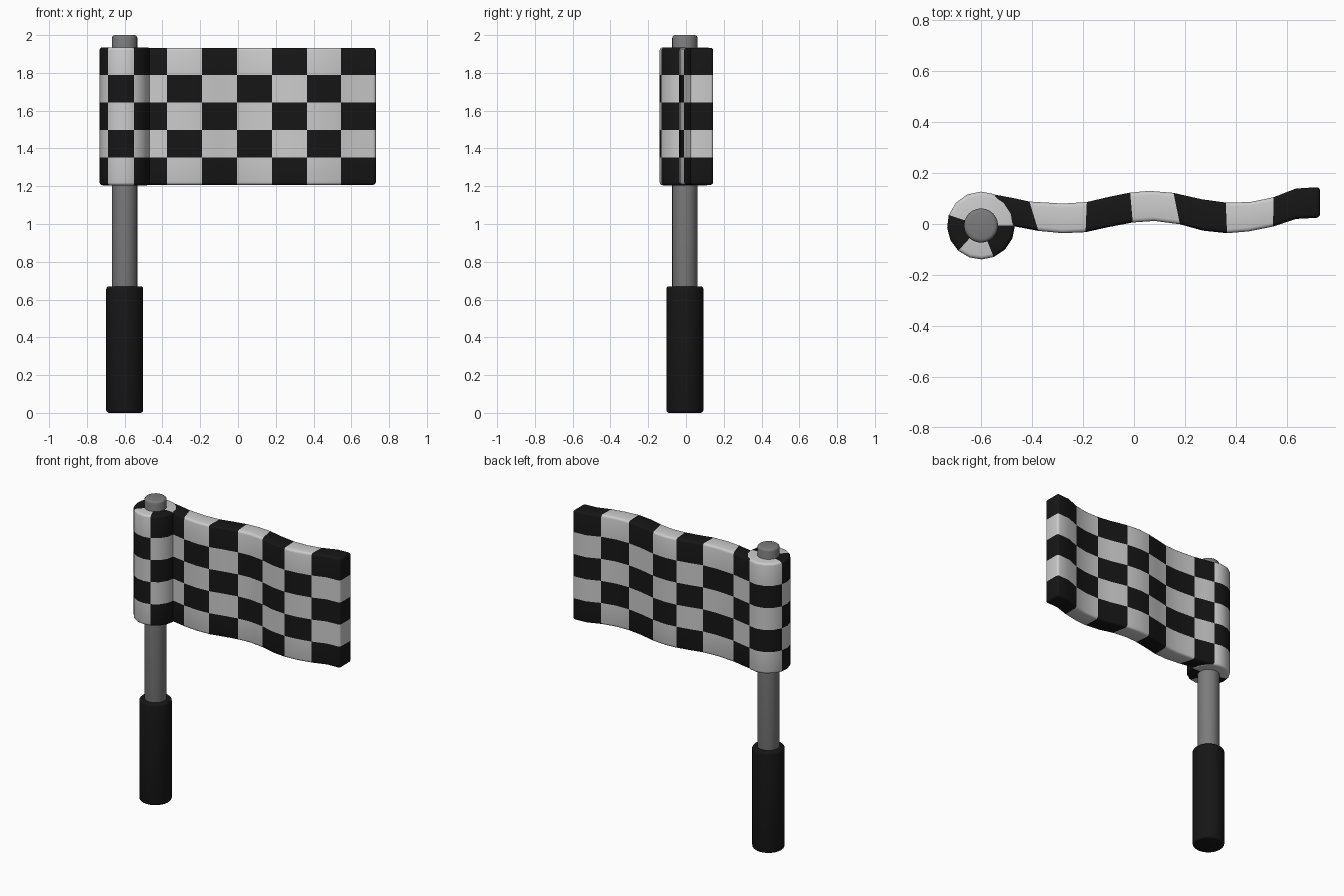
import bpy, bmesh
from math import sin, cos, radians

if "Cube" in bpy.data.objects:
    bpy.data.objects.remove(bpy.data.objects["Cube"])


def material(name, v):
    m = bpy.data.materials.new(name)
    m.diffuse_color = (v, v, v, 1)
    m.use_nodes = True
    m.node_tree.nodes["Principled BSDF"].inputs["Base Color"].default_value = m.diffuse_color
    return m


BLACK, WHITE, METAL = material("black", 0.008), material("white", 0.8), material("metal", 0.2)
PX, PY = -0.6, -0.006          # pole axis
Z0, Z1, ROWS = 1.205, 1.935, 5


def finish(ob, bevel, angle=35):
    mod = ob.modifiers.new("soft_edges", 'BEVEL')
    mod.width, mod.segments = bevel, 3
    mod.limit_method, mod.angle_limit = 'ANGLE', radians(50)
    bpy.ops.object.select_all(action='DESELECT')
    ob.select_set(True)
    bpy.context.view_layer.objects.active = ob
    bpy.ops.object.modifier_apply(modifier=mod.name)
    bpy.ops.object.shade_smooth_by_angle(angle=radians(angle))


def rod(name, r, z0, z1, mat, bevel):
    bpy.ops.mesh.primitive_cylinder_add(vertices=24, radius=r, depth=z1 - z0,
                                        location=(PX, PY, (z0 + z1) / 2))
    ob = bpy.context.object
    ob.name = name
    ob.data.materials.append(mat)
    finish(ob, bevel)


def checked(name, outline, parity, caps, z0, z1):
    """Extrude an outline in rows; parity per side, caps = (indices, parity)."""
    bm = bmesh.new()
    zs = [Z0 + (Z1 - Z0) * i / ROWS for i in range(ROWS + 1)]
    zs[0], zs[-1] = z0, z1
    rings = [[bm.verts.new((x, y, z)) for x, y in outline] for z in zs]
    n = len(parity)
    for r in range(ROWS):
        for i in range(n):
            j = (i + 1) % n
            f = bm.faces.new((rings[r][i], rings[r][j], rings[r + 1][j], rings[r + 1][i]))
            f.material_index = (parity[i] + r) % 2
    for ring in (rings[0], rings[-1]):
        for ids, p in caps:
            bm.faces.new([ring[i] for i in ids]).material_index = p
    bmesh.ops.recalc_face_normals(bm, faces=bm.faces)
    me = bpy.data.meshes.new(name)
    bm.to_mesh(me)
    bm.free()
    me.materials.append(BLACK)
    me.materials.append(WHITE)
    ob = bpy.data.objects.new(name, me)
    bpy.context.collection.objects.link(ob)
    finish(ob, 0.015)


# Pole and grip
rod("pole", 0.067, 0.6, 2.0, METAL, 0.015)
rod("grip", 0.098, 0.0, 0.67, BLACK, 0.015)

# Cloth sleeve wrapped round the pole
degs = [0, 22, 45, 68, 90, 114, 138, 162, 184, 206, 228, 250, 271, 292, 315, 338]
ring = [(PX + 0.133 * cos(radians(a)), PY + 0.133 * sin(radians(a))) for a in degs]
par = [1 if a < 162 or 228 <= a < 292 else 0 for a in degs]
n = len(ring)
checked("flag_sleeve", ring + [(PX, PY)], par,
        [((i, (i + 1) % n, n), par[i]) for i in range(n)], Z0, Z1)

# Waving cloth: front and back edge points, two or three spans per check
front = [(-.51, -.005), (-.465, -.01), (-.375, -.027), (-.28, -.036), (-.19, -.032), (-.1, -.012),
         (-.005, .006), (.08, .012), (.18, -.001), (.27, -.026), (.365, -.036), (.45, -.029),
         (.545, -.01), (.635, .02), (.73, .025)]
back = [(-.6, .125), (-.48, .103), (-.41, .088), (-.28, .08), (-.185, .086), (-.1, .106),
        (-.015, .123), (.06, .13), (.155, .122), (.265, .097), (.36, .084), (.455, .086),
        (.548, .105), (.635, .139), (.73, .145)]
m = len(front)
col = [(i // 2) % 2 for i in range(m - 1)]
sides = col + [0] + col[::-1] + [0]
checked("flag_cloth", front + back[::-1], sides,
        [((i, i + 1, 2 * m - 2 - i, 2 * m - 1 - i), col[i]) for i in range(m - 1)],
        Z0 + 0.002, Z1 - 0.002)
